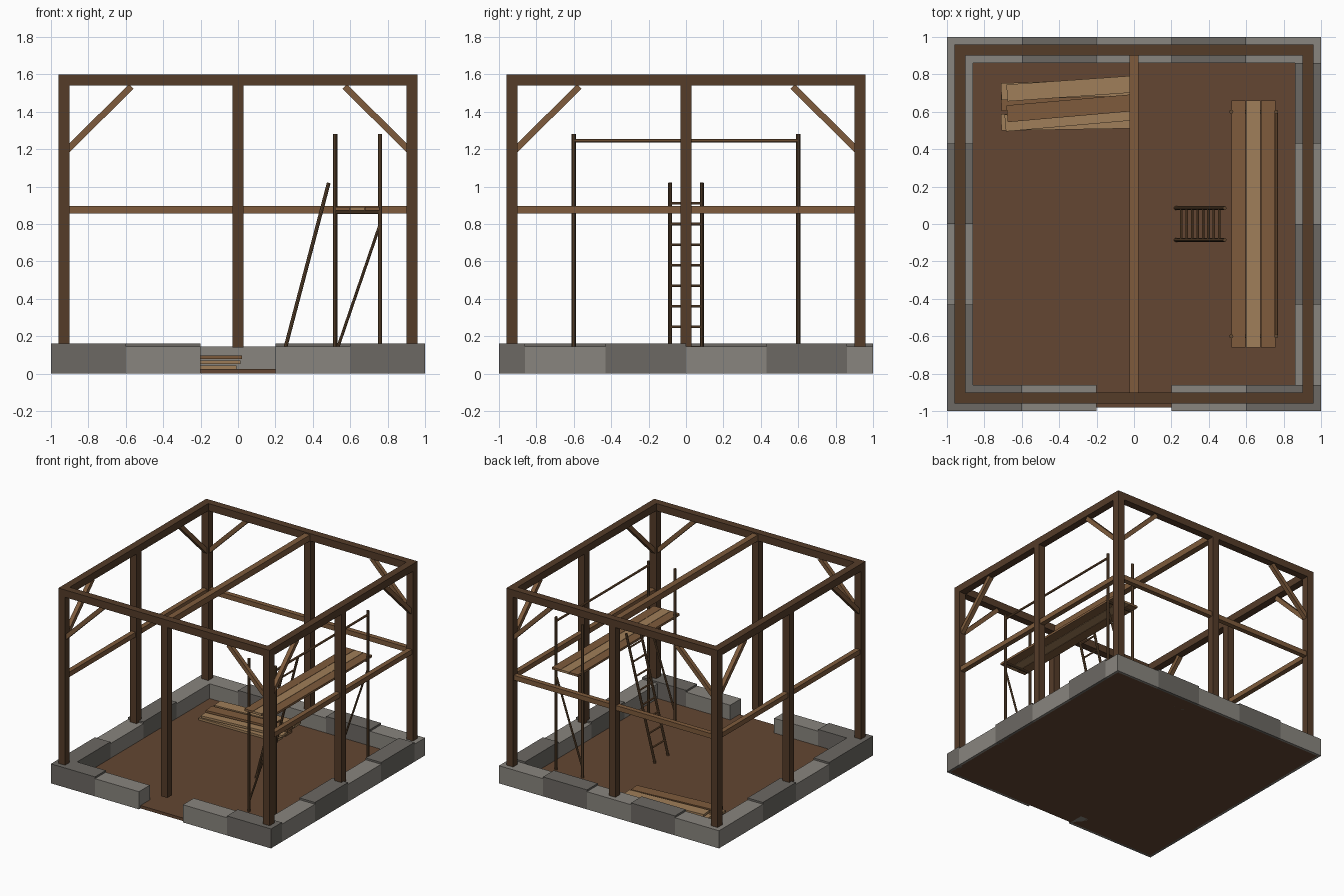
import bpy, math
from mathutils import Vector, Matrix

if "Cube" in bpy.data.objects:
    bpy.data.objects.remove(bpy.data.objects["Cube"])


def mat(name, rgb):
    m = bpy.data.materials.new(name)
    m.diffuse_color = (*rgb, 1)
    m.use_nodes = True
    m.node_tree.nodes["Principled BSDF"].inputs["Base Color"].default_value = m.diffuse_color
    return m


DARK = mat("dark_timber", (0.09, 0.045, 0.022))
MID = mat("mid_timber", (0.21, 0.105, 0.045))
POLE = mat("pole_wood", (0.13, 0.07, 0.032))
PALE = mat("pale_plank", (0.35, 0.21, 0.10))
EARTH = mat("earth", (0.125, 0.062, 0.032))
STONE_A = mat("dark_stone", (0.15, 0.14, 0.125))
STONE_B = mat("light_stone", (0.25, 0.235, 0.21))


def box(name, lo, hi, m, turn=0):
    lo, hi = Vector(lo), Vector(hi)
    bpy.ops.mesh.primitive_cube_add(size=1, location=(lo + hi) / 2, rotation=(0, 0, math.radians(turn)))
    o = bpy.context.object
    o.name = name
    o.scale = hi - lo
    o.data.materials.append(m)
    return o


def strut(name, a, b, w, m, sides=0):
    """Square bar, or round pole when sides is given, between two points."""
    a, b = Vector(a), Vector(b)
    if sides:
        bpy.ops.mesh.primitive_cylinder_add(vertices=sides, radius=w / 2, depth=1)
    else:
        bpy.ops.mesh.primitive_cube_add(size=1)
    o = bpy.context.object
    o.name = name
    d = b - a
    size = (1, 1, d.length) if sides else (w, w, d.length)
    o.matrix_world = (Matrix.Translation((a + b) / 2) @ d.to_track_quat('Z', 'Y').to_matrix().to_4x4()
                      @ Matrix.Diagonal((*size, 1)))
    o.data.materials.append(m)
    return o


def stone(lo, hi, tall):
    box("foundation_stone", (*lo, 0), (*hi, 0.16 if tall else 0.145), STONE_A if tall else STONE_B)


# earth floor
box("earth_floor", (-0.98, -0.98, 0), (0.98, 0.98, 0.024), EARTH)

# stone foundation, doorway left open in the front
T = 0.86
for i in range(5):
    x = -1 + 0.4 * i
    if i != 2:
        stone((x, -1), (x + 0.4, -T), i % 2 == 0)
    stone((x, T), (x + 0.4, 1), i % 2 == 1)
for i in range(4):
    y = -T + 0.43 * i
    stone((T, y), (1, y + 0.43), i % 2 == 1)
    stone((-1, y), (-T, y + 0.43), i % 2 == 0)

# posts
for i in (-1, 0, 1):
    for j in (-1, 0, 1):
        if i or j:
            x, y = 0.93 * i, 0.93 * j
            box("post", (x - 0.03, y - 0.03, 0.14), (x + 0.03, y + 0.03, 1.54), DARK)

# top plates, tie beam and mid rails
for s in (-1, 1):
    box("plate_beam", (-0.96, 0.93 * s - 0.03, 1.54), (0.96, 0.93 * s + 0.03, 1.6), DARK)
    box("side_plate_beam", (0.93 * s - 0.03, -0.9, 1.54), (0.93 * s + 0.03, 0.9, 1.6), DARK)
    box("side_mid_rail", (0.93 * s - 0.02, -0.9, 0.855), (0.93 * s + 0.02, 0.9, 0.895), MID)
box("back_mid_rail", (-0.9, 0.91, 0.855), (0.9, 0.95, 0.895), MID)
box("tie_beam", (-0.025, -0.9, 1.54), (0.025, 0.9, 1.59), MID)

# knee braces
for sx in (-1, 1):
    for sy in (-1, 1):
        cx, cy = 0.93 * sx, 0.93 * sy
        strut("knee_brace", (cx, cy, 1.18), (0.57 * sx, cy, 1.535), 0.034, MID)
        strut("knee_brace", (cx, cy, 1.18), (cx, 0.57 * sy, 1.535), 0.034, MID)

# scaffold poles, cross bars, braces
for y in (-0.6, 0.6):
    for x in (0.52, 0.76):
        strut("scaffold_pole", (x, y, 0.02), (x, y, 1.28), 0.022, POLE, 8)
    strut("scaffold_cross_bar", (0.52, y, 0.863), (0.76, y, 0.863), 0.018, POLE, 8)
    strut("scaffold_brace", (0.52, y, 0.1), (0.76, y, 0.8), 0.016, POLE, 8)
strut("scaffold_guard_rail", (0.76, -0.6, 1.245), (0.76, 0.6, 1.245), 0.018, MID, 8)

# scaffold deck
for i, m in enumerate((MID, PALE, MID)):
    x = 0.52 + 0.08 * i
    box("scaffold_plank", (x, -0.66, 0.872), (x + 0.077, 0.66, 0.89), m)

# ladder
foot, head = Vector((0.222, 0, 0.02)), Vector((0.485, 0, 1.02))
for y in (-0.085, 0.085):
    off = Vector((0, y, 0))
    strut("ladder_stile", foot + off, head + off, 0.02, POLE, 8)
for i in range(8):
    p = foot.lerp(head, 0.12 + 0.11 * i)
    strut("ladder_rung", (p.x, -0.085, p.z), (p.x, 0.085, p.z), 0.014, MID, 8)

# stacked planks: centre x, centre y, base z, turn, colour
for x, y, z, turn, m in ((-0.36, 0.55, 0.026, 1, PALE), (-0.36, 0.66, 0.026, 2, MID),
                         (-0.36, 0.72, 0.051, 2, PALE), (-0.34, 0.57, 0.051, 5, PALE),
                         (-0.33, 0.62, 0.078, 5, MID), (-0.33, 0.725, 0.078, 4, PALE)):
    box("stacked_plank", (x - 0.35, y - 0.045, z), (x + 0.35, y + 0.045, z + 0.018), m, turn)
